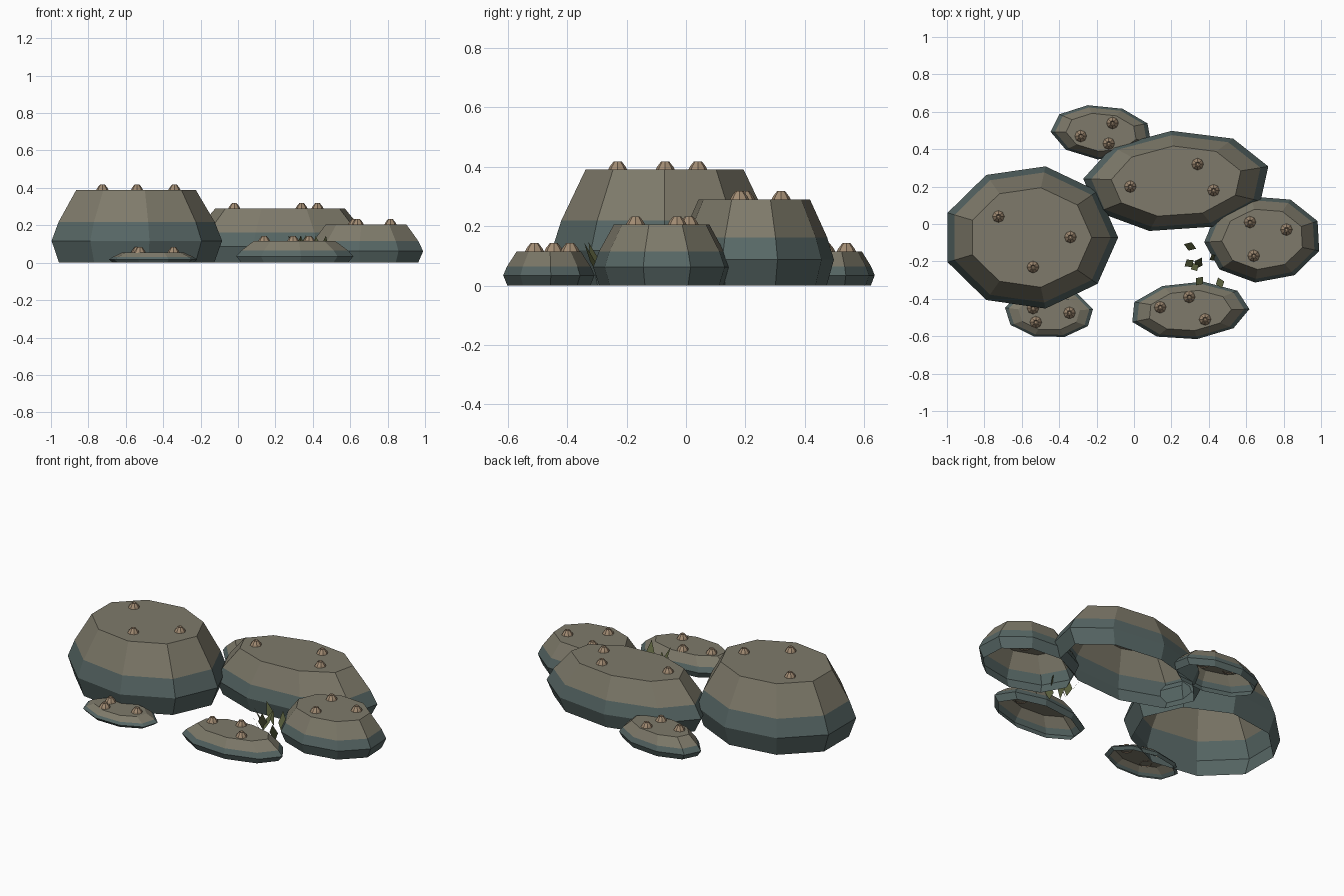
import bpy, bmesh, math
from mathutils import Vector

cube = bpy.data.objects.get("Cube")
if cube:
    bpy.data.objects.remove(cube)


def material(name, rgb):
    m = bpy.data.materials.new(name)
    m.use_nodes = True
    m.diffuse_color = (*rgb, 1)
    m.node_tree.nodes["Principled BSDF"].inputs["Base Color"].default_value = (*rgb, 1)
    return m


DRY = material("dry_stone", (0.21, 0.195, 0.145))
WET = material("wet_stone", (0.095, 0.135, 0.13))
SHELL = material("barnacle_shell", (0.36, 0.26, 0.17))
WEED = material("seaweed_green", (0.11, 0.125, 0.05))


def finish(bm, name, *mats):
    mesh = bpy.data.meshes.new(name)
    bm.to_mesh(mesh)
    bm.free()
    for m in mats:
        mesh.materials.append(m)
    obj = bpy.data.objects.new(name, mesh)
    bpy.context.collection.objects.link(obj)
    return obj


def bridge(bm, low, high, mat=0):
    n = len(low)
    for i in range(n):
        j = (i + 1) % n
        bm.faces.new((low[i], low[j], high[j], high[i])).material_index = mat


# Stone: nine-sided skewed oval, stacked rings, open underneath, wet lower bands
SIDES = 9
PROFILE = ((0.91, 0), (1, 0.3), (0.915, 0.56), (0.7, 1))


def stone(name, centre, a, b, height):
    bm = bmesh.new()
    rings = []
    for scale, level in PROFILE:
        ring = []
        for i in range(SIDES):
            t = math.tau * i / SIDES
            p = Vector(centre) + scale * (Vector(a) * math.cos(t) + Vector(b) * math.sin(t))
            ring.append(bm.verts.new((p.x, p.y, height * level)))
        rings.append(ring)
    for k in range(3):
        bridge(bm, rings[k], rings[k + 1], 0 if k == 2 else 1)
    bm.faces.new(rings[-1])
    finish(bm, name, DRY, WET)


# Barnacle: small faceted cone with a sunken mouth
def barnacle(name, x, y, z):
    bm = bmesh.new()
    rings = []
    for r, h in ((0.034, -0.004), (0.027, 0.01), (0.013, 0.028), (0.007, 0.02)):
        rings.append([bm.verts.new((x + r * math.cos(math.tau * i / 8),
                                    y + r * math.sin(math.tau * i / 8), z + h))
                      for i in range(8)])
    for low, high in zip(rings, rings[1:]):
        bridge(bm, low, high)
    bm.faces.new(rings[-1])
    finish(bm, name, SHELL)


# name, centre, long axis, short axis, height, barnacle spots
STONES = (
    ("large_stone", (-0.555, -0.072), (0.47, 0), (0, 0.386), 0.39,
     ((-0.725, 0.04), (-0.34, -0.07), (-0.54, -0.23))),
    ("long_stone", (0.228, 0.228), (0.49, 0.08), (-0.114, 0.26), 0.29,
     ((-0.02, 0.2), (0.34, 0.32), (0.425, 0.18))),
    ("side_stone", (0.69, -0.08), (0.3, -0.064), (0.096, 0.225), 0.205,
     ((0.62, 0.01), (0.815, -0.03), (0.64, -0.17))),
    ("back_stone", (-0.174, 0.49), (0.246, 0.048), (-0.118, 0.139), 0.115,
     ((-0.285, 0.47), (-0.115, 0.54), (-0.135, 0.43))),
    ("front_stone", (0.297, -0.463), (0.32, 0.008), (0.016, 0.156), 0.115,
     ((0.14, -0.445), (0.295, -0.39), (0.38, -0.51))),
    ("small_stone", (-0.454, -0.475), (0.235, 0.02), (-0.043, 0.134), 0.055,
     ((-0.54, -0.45), (-0.345, -0.475), (-0.525, -0.525))),
)
for name, centre, a, b, height, spots in STONES:
    stone(name, centre, a, b, height)
    for i, (x, y) in enumerate(spots):
        barnacle(f"{name}_barnacle_{i + 1}", x, y, height)


# Seaweed: leaning diamond blades between the stones
def blade(name, x, y, heading, lean):
    bm = bmesh.new()
    h = math.radians(heading)
    out = Vector((math.cos(h), math.sin(h), 0))
    side = Vector((-out.y, out.x, 0)) * 0.024
    base = Vector((x, y, 0.02)) - out * lean / 2
    tip = base + out * lean + Vector((0, 0, 0.125))
    mid = base.lerp(tip, 0.5)
    bm.faces.new([bm.verts.new(p) for p in (base, mid + side, tip, mid - side)])
    finish(bm, name, WEED)


BLADES = ((0.3, -0.12, 160, 0.07), (0.295, -0.21, 215, 0.06), (0.345, -0.21, 60, 0.07),
          (0.325, -0.23, 300, 0.05), (0.35, -0.305, 230, 0.06), (0.46, -0.315, 290, 0.06),
          (0.425, -0.18, 120, 0.04))
for i, spec in enumerate(BLADES):
    blade(f"seaweed_blade_{i + 1}", *spec)
